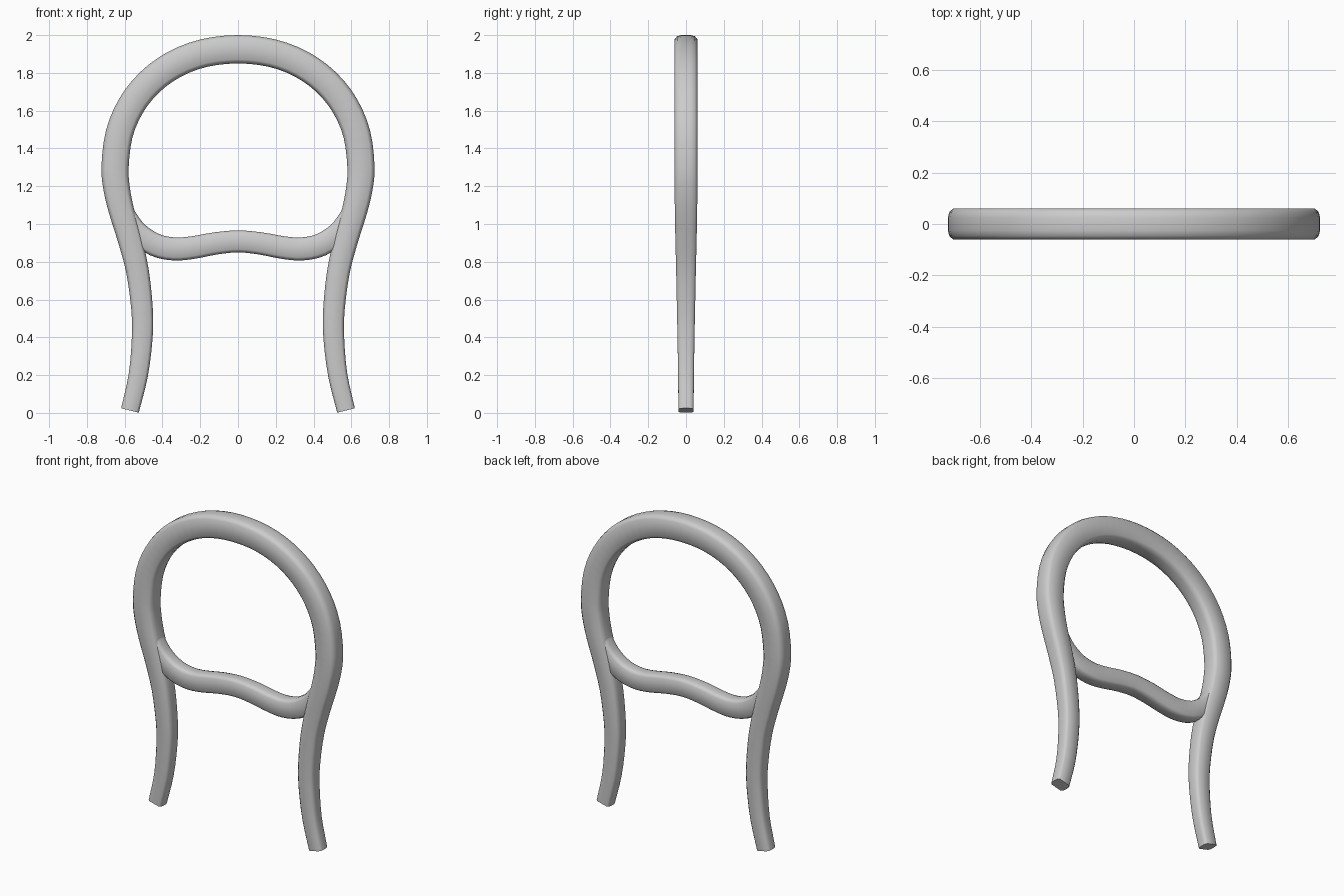
import bpy
import bmesh
import math
from mathutils import Vector

if "Cube" in bpy.data.objects:
    bpy.data.objects.remove(bpy.data.objects["Cube"])

grey = bpy.data.materials.new("plain grey")
grey.diffuse_color = (0.6, 0.6, 0.6, 1)
grey.use_nodes = True
grey.node_tree.nodes["Principled BSDF"].inputs["Base Color"].default_value = grey.diffuse_color

# Rounded bar section: x is the in-plane width, y is the depth, both as fractions
CORNER = [(1, 0.42), (0.92, 0.78), (0.72, 1)]
SECTION = (CORNER + [(-x, y) for x, y in reversed(CORNER)]
           + [(-x, -y) for x, y in CORNER] + [(x, -y) for x, y in reversed(CORNER)])


def mirrored(half):
    """Complete a half path (x, z, half width, half depth) that ends on x = 0."""
    return half + [(-p[0],) + p[1:] for p in reversed(half[:-1])]


def smooth(points, steps):
    """Catmull-Rom interpolation through the points."""
    pts = [Vector(p) for p in points]
    pts = [2 * pts[0] - pts[1]] + pts + [2 * pts[-1] - pts[-2]]
    out = []
    for a, b, c, d in zip(pts, pts[1:], pts[2:], pts[3:]):
        for i in range(steps):
            t = i / steps
            out.append(0.5 * (2 * b + (c - a) * t + (2 * a - 5 * b + 4 * c - d) * t * t
                              + (3 * b - a - 3 * c + d) * t ** 3))
    return out + [pts[-2]]


def sweep(name, path):
    """Sweep the bar section along a path in the xz plane, with capped ends."""
    bm = bmesh.new()
    rings = []
    for i, p in enumerate(path):
        before, after = path[max(i - 1, 0)], path[min(i + 1, len(path) - 1)]
        tangent = Vector((after[0] - before[0], after[1] - before[1])).normalized()
        nx, nz = -tangent.y, tangent.x
        rings.append([bm.verts.new((p[0] + nx * u * p[2], v * p[3], p[1] + nz * u * p[2]))
                      for u, v in SECTION])
    n = len(SECTION)
    for r, s in zip(rings, rings[1:]):
        for j in range(n):
            k = (j + 1) % n
            bm.faces.new((r[j], r[k], s[k], s[j]))
    bm.faces.new(rings[0])
    bm.faces.new(rings[-1])
    bmesh.ops.recalc_face_normals(bm, faces=bm.faces[:])
    mesh = bpy.data.meshes.new(name)
    bm.to_mesh(mesh)
    bm.free()
    mesh.materials.append(grey)
    obj = bpy.data.objects.new(name, mesh)
    bpy.context.collection.objects.link(obj)
    bpy.ops.object.select_all(action='DESELECT')
    obj.select_set(True)
    bpy.context.view_layer.objects.active = obj
    bpy.ops.object.shade_smooth_by_angle(angle=math.radians(65))
    return obj


# Legs, tapering to the feet
frame = [
    (0.572, 0.013, 0.048, 0.040), (0.528, 0.20, 0.051, 0.042),
    (0.507, 0.40, 0.055, 0.045), (0.508, 0.55, 0.057, 0.048),
    (0.532, 0.75, 0.060, 0.052), (0.573, 0.92, 0.064, 0.056),
    (0.617, 1.07, 0.067, 0.059), (0.642, 1.185, 0.070, 0.060),
]
# Hoop over the top, slightly fuller than an ellipse
for i in range(7):
    t = math.radians(15 * i)
    x = 0.651 * max(math.cos(t), 0) ** 0.95 if i < 6 else 0.0
    frame.append((x, 1.30 + 0.625 * math.sin(t) ** 0.95, 0.072 + 0.0005 * i, 0.060))
sweep("back_frame", smooth(mirrored(frame), 3))

# Wavy lower rail whose upturned ends sink into the frame
rail = [
    (0.612, 1.09, 0.050, 0.046), (0.586, 1.03, 0.054, 0.046),
    (0.530, 0.952, 0.058, 0.046),
    (0.440, 0.890, 0.061, 0.046), (0.340, 0.868, 0.061, 0.046),
    (0.240, 0.875, 0.060, 0.046), (0.120, 0.897, 0.059, 0.046),
    (0.0, 0.908, 0.058, 0.046),
]
sweep("lower_rail", smooth(mirrored(rail), 3))
